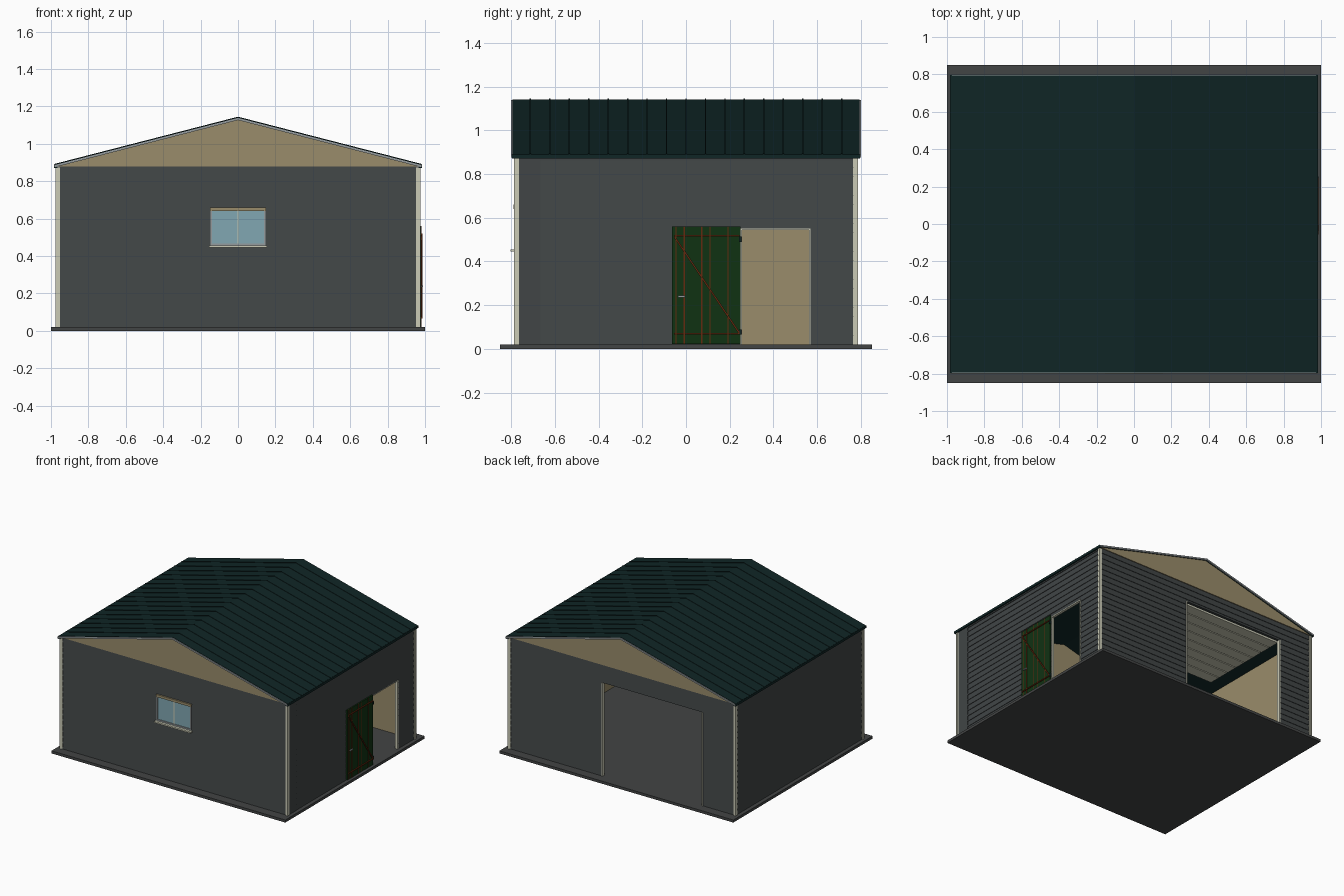
import bpy, bmesh, math
from mathutils import Matrix, Vector

if "Cube" in bpy.data.objects:
    bpy.data.objects.remove(bpy.data.objects["Cube"])


def mat(name, r, g, b):
    m = bpy.data.materials.new(name)
    m.diffuse_color = (r, g, b, 1)
    m.use_nodes = True
    m.node_tree.nodes["Principled BSDF"].inputs["Base Color"].default_value = m.diffuse_color
    return m


GREY = mat("slate grey cladding", .052, .060, .061)
SLAB = mat("slab grey", .055, .058, .058)
BEIGE = mat("beige board", .320, .263, .145)
WHITE = mat("off white trim", .600, .600, .470)
ROOF = mat("dark teal roof", .005, .019, .019)
GREEN = mat("dark green door", .005, .032, .006)
RED = mat("rust red strips", .125, .023, .005)
GLASS = mat("pale blue glass", .220, .390, .445)
METAL = mat("grey metal", .300, .330, .340)


def finish(name, bm, *mats):
    bmesh.ops.recalc_face_normals(bm, faces=bm.faces)
    me = bpy.data.meshes.new(name)
    bm.to_mesh(me)
    bm.free()
    for m in mats:
        me.materials.append(m)
    ob = bpy.data.objects.new(name, me)
    bpy.context.collection.objects.link(ob)
    return ob


def add_box(bm, x0, x1, y0, y1, z0, z1, m=None):
    """Box from its limits, optionally transformed by matrix m."""
    t = (Matrix.Translation(((x0 + x1) / 2, (y0 + y1) / 2, (z0 + z1) / 2))
         @ Matrix.Diagonal((x1 - x0, y1 - y0, z1 - z0, 1)))
    bmesh.ops.create_cube(bm, size=1, matrix=(m @ t) if m else t)


def boxes(name, material, *limits):
    bm = bmesh.new()
    for b in limits:
        add_box(bm, *b)
    return finish(name, bm, material)


def prism(bm, pts, step):
    """Extrude the closed outline pts along step."""
    f = bm.faces.new([bm.verts.new(p) for p in pts])
    new = bmesh.ops.extrude_face_region(bm, geom=[f])["geom"]
    bmesh.ops.translate(bm, vec=step, verts=[v for v in new if isinstance(v, bmesh.types.BMVert)])


# Ground slab
boxes("ground_slab", SLAB, (-1, 1, -.85, .85, 0, .02))


# Walls: lapped boards outside, plain beige face inside
def wall(name, angle, dist, half, top, hole=None):
    rows, z0, lap = 20, .02, .004
    h = (top - z0) / rows
    outline = [(-half, -dist + .02, top), (-half, -dist + .02, z0)]
    for i in range(rows):
        outline += [(-half, -dist, z0 + i * h), (-half, -dist + lap, z0 + (i + 1) * h)]
    bm = bmesh.new()
    prism(bm, outline, Vector((2 * half, 0, 0)))
    bmesh.ops.recalc_face_normals(bm, faces=bm.faces)
    for f in bm.faces:
        f.material_index = 1 if f.normal.y > .9 else 0
    bm.transform(Matrix.Rotation(math.radians(angle), 4, 'Z'))
    ob = finish(name, bm, GREY, BEIGE)
    if hole:
        cutter = boxes(name + "_cutter", GREY, hole)
        cutter.hide_render = True
        cutter.hide_set(True)
        mod = ob.modifiers.new("opening", 'BOOLEAN')
        mod.operation, mod.solver, mod.object = 'DIFFERENCE', 'EXACT', cutter


wall("front_wall", 0, .78, .96, .885, (-.145, .145, -.9, -.7, .455, .645))
wall("right_wall", 90, .97, .77, .874, (.9, 1.1, .25, .57, .0, .55))
wall("back_wall", 180, .78, .96, .885, (-.69, .175, .7, .9, .0, .74))
wall("left_wall", -90, .97, .77, .874)

# Corner posts with side beads
for sx, xn in ((1, "right"), (-1, "left")):
    for sy, yn in ((1, "back"), (-1, "front")):
        bm = bmesh.new()
        m = Matrix.Diagonal((sx, sy, 1, 1))
        add_box(bm, .963, .976, .773, .787, .02, .874, m)
        add_box(bm, .953, .973, .763, .783, .02, .874, m)
        finish(f"{yn}_{xn}_corner_post", bm, WHITE)

# Plain upright and head strip on the right wall
boxes("right_wall_plain_strip", GREY, (.965, .972, -.763, -.665, .02, .874),
      (.965, .972, -.763, .763, .862, .874))

# Roof
HALF, EAVE, RIDGE, THICK = .98, .89, 1.142, .012
RISE = RIDGE - EAVE


def roof_outline(y, drop=0.0, thick=THICK, half=HALF):
    e, r = RIDGE - RISE * half / HALF - drop, RIDGE - drop
    return [(-half, y, e), (0, y, r), (half, y, e),
            (half, y, e - thick), (0, y, r - thick), (-half, y, e - thick)]


bm = bmesh.new()
prism(bm, roof_outline(-.793), Vector((0, 1.586, 0)))
slope = math.atan2(RISE, HALF)
length = math.hypot(RISE, HALF)
for i in range(-8, 9):   # standing seams down both slopes
    for s in (1, -1):
        m = (Matrix.Translation((s * HALF / 2, i * .089, (EAVE + RIDGE) / 2))
             @ Matrix.Rotation(s * slope, 4, 'Y'))
        add_box(bm, -length / 2, length / 2, -.003, .003, -.003, .003, m)
for s in (1, -1):        # eave drip boards
    add_box(bm, min(s * .966, s * .983), max(s * .966, s * .983), -.797, .797, .871, .889)
finish("roof", bm, ROOF)

for y, n in ((-.8, "front"), (.793, "back")):
    bm = bmesh.new()
    prism(bm, roof_outline(y, .003, .012), Vector((0, .007, 0)))
    finish(n + "_verge_trim", bm, METAL)

# Gables
for y, n in ((-.783, "front"), (.763, "back")):
    bm = bmesh.new()
    prism(bm, [(-.966, y, .88), (.966, y, .88), (0, y, RIDGE - .01)], Vector((0, .02, 0)))
    finish(n + "_gable", bm, BEIGE)

# Front window
boxes("window_glass", GLASS, (-.145, .145, -.777, -.771, .455, .645))
boxes("window_frame", METAL, (-.147, -.139, -.784, -.765, .455, .645),
      (.139, .147, -.784, -.765, .455, .645),
      (-.147, .147, -.784, -.765, .455, .467))
boxes("window_mullion", WHITE, (-.003, .003, -.782, -.766, .465, .643))
boxes("window_lintel", BEIGE, (-.149, .149, -.788, -.76, .641, .66))
boxes("window_sill", WHITE, (-.156, .156, -.803, -.765, .445, .456))

# Side door, swung open flat against the wall
boxes("side_door_leaf", GREEN, (.969, .979, -.063, .249, .022, .56))
bm = bmesh.new()
for y in (-.045, -.008, .072, .11, .192):
    add_box(bm, .978, .981, y - .0025, y + .0025, .022, .56)
for z in (.07, .518):
    add_box(bm, .978, .986, -.055, .245, z - .004, z + .004)
y0, z0, y1, z1 = -.052, .512, .243, .074
m = (Matrix.Translation((.982, (y0 + y1) / 2, (z0 + z1) / 2))
     @ Matrix.Rotation(math.atan2(z1 - z0, y1 - y0), 4, 'X'))
d = math.hypot(y1 - y0, z1 - z0) / 2
add_box(bm, -.004, .004, -d, d, -.004, .004, m)
finish("side_door_braces", bm, RED)
boxes("side_door_handle", METAL, (.979, .988, -.037, -.005, .236, .244))
boxes("side_door_hinges", ROOF, (.97, .986, .243, .253, .49, .515),
      (.97, .986, .243, .253, .065, .09))
boxes("side_door_frame", WHITE, (.949, .972, .562, .57, .02, .55),
      (.949, .969, .25, .256, .02, .55), (.949, .969, .25, .57, .544, .55))

# Vehicle opening frame and raised door made of slats
boxes("vehicle_opening_frame", WHITE, (-.69, -.68, .757, .782, .02, .74),
      (.165, .175, .757, .782, .02, .74))
bm = bmesh.new()
for i in range(8):
    y = .755 - i * .092
    add_box(bm, -.685, .17, y - .084, y, .728, .742)
finish("raised_vehicle_door_slats", bm, WHITE)
boxes("raised_vehicle_door_backing", GREY, (-.685, .17, .02, .755, .740, .748))
